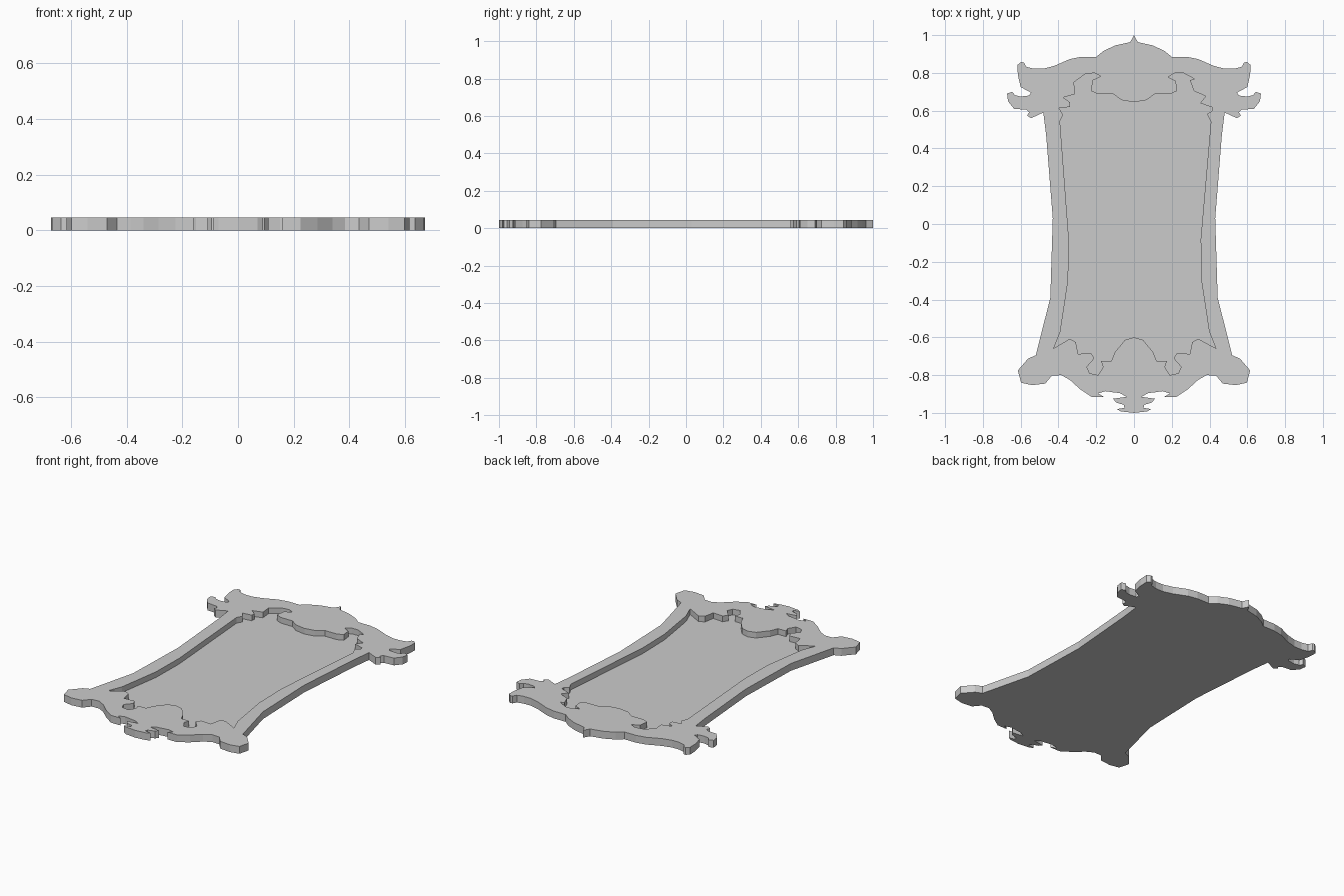
import bpy

HEIGHT = 0.045
FLOOR = 0.01

# Right half of the outer silhouette, top centre to bottom centre
OUTER = [(0, 1.0), (.02, .963), (.10, .945), (.16, .917), (.20, .885), (.28, .885),
         (.34, .873), (.42, .838), (.48, .822), (.53, .822), (.57, .832), (.583, .855),
         (.597, .858), (.617, .842), (.615, .79), (.60, .725), (.545, .695), (.555, .68),
         (.60, .675), (.63, .682), (.645, .70), (.672, .69), (.667, .65), (.635, .61),
         (.57, .605), (.555, .59), (.567, .575), (.545, .56), (.48, .59), (.465, .47),
         (.43, .03), (.443, -.39), (.52, -.695), (.56, -.712), (.615, -.775),
         (.598, -.84), (.54, -.853), (.47, -.845), (.435, -.803), (.385, -.80),
         (.34, -.825), (.285, -.875), (.225, -.915), (.16, -.915), (.19, -.897),
         (.15, -.885), (.105, -.892), (.075, -.895), (.04, -.915), (.11, -.925),
         (.095, -.945), (.055, -.957), (.05, -.973), (.09, -.98), (.07, -.992), (0, -1.0)]

# Upper edge of the opening, left rail to right rail (scrolls differ slightly)
INNER_TOP = [(-.392, .545), (-.375, .577), (-.397, .613), (-.34, .62), (-.34, .645),
             (-.375, .67), (-.312, .688), (-.318, .75), (-.26, .793), (-.21, .80),
             (-.175, .783), (-.22, .762), (-.228, .704), (-.19, .688), (-.11, .688),
             (-.065, .656), (0, .645), (.065, .656), (.11, .688), (.19, .688),
             (.228, .704), (.222, .757), (.18, .778), (.217, .80), (.26, .80),
             (.322, .767), (.296, .762), (.317, .704), (.38, .677), (.35, .64),
             (.413, .618), (.413, .598), (.386, .582), (.407, .54)]

# Right half of the lower opening edge, down the rail to bottom centre
INNER_LOW = [(.353, -.08), (.357, -.30), (.398, -.57), (.433, -.658), (.34, -.608),
             (.308, -.625), (.296, -.688), (.228, -.683), (.21, -.712), (.25, -.757),
             (.235, -.79), (.19, -.80), (.163, -.757), (.175, -.725), (.12, -.724),
             (.10, -.677), (.048, -.614), (0, -.60)]


def mirror(half):
    """Left half, running bottom to top, without the centre points."""
    return [(-x, y) for x, y in reversed(half) if x > 0]


def plate(name, loops, height):
    """Flat extruded plate; a loop inside another becomes a hole."""
    cu = bpy.data.curves.new(name, 'CURVE')
    cu.dimensions = '2D'
    cu.fill_mode = 'BOTH'
    cu.extrude = height / 2
    for pts in loops:
        sp = cu.splines.new('POLY')
        sp.points.add(len(pts) - 1)
        for p, (x, y) in zip(sp.points, pts):
            p.co = (x, y, 0, 1)
        sp.use_cyclic_u = True
    ob = bpy.data.objects.new(name, cu)
    ob.location.z = height / 2
    bpy.context.collection.objects.link(ob)
    bpy.ops.object.select_all(action='DESELECT')
    ob.select_set(True)
    bpy.context.view_layer.objects.active = ob
    bpy.ops.object.convert(target='MESH')
    ob = bpy.context.object
    for f in ob.data.polygons:
        f.use_smooth = False
    return ob


outer = OUTER + mirror(OUTER)
left_low = [(x + (.008 if y > -.66 and x < -.345 else 0), y) for x, y in mirror(INNER_LOW)]
inner = INNER_TOP + INNER_LOW + left_low

# Ornate raised frame and the recessed panel closing its opening
plate("ornate_frame", [outer, inner], HEIGHT)
plate("recessed_panel", [inner], FLOOR)
